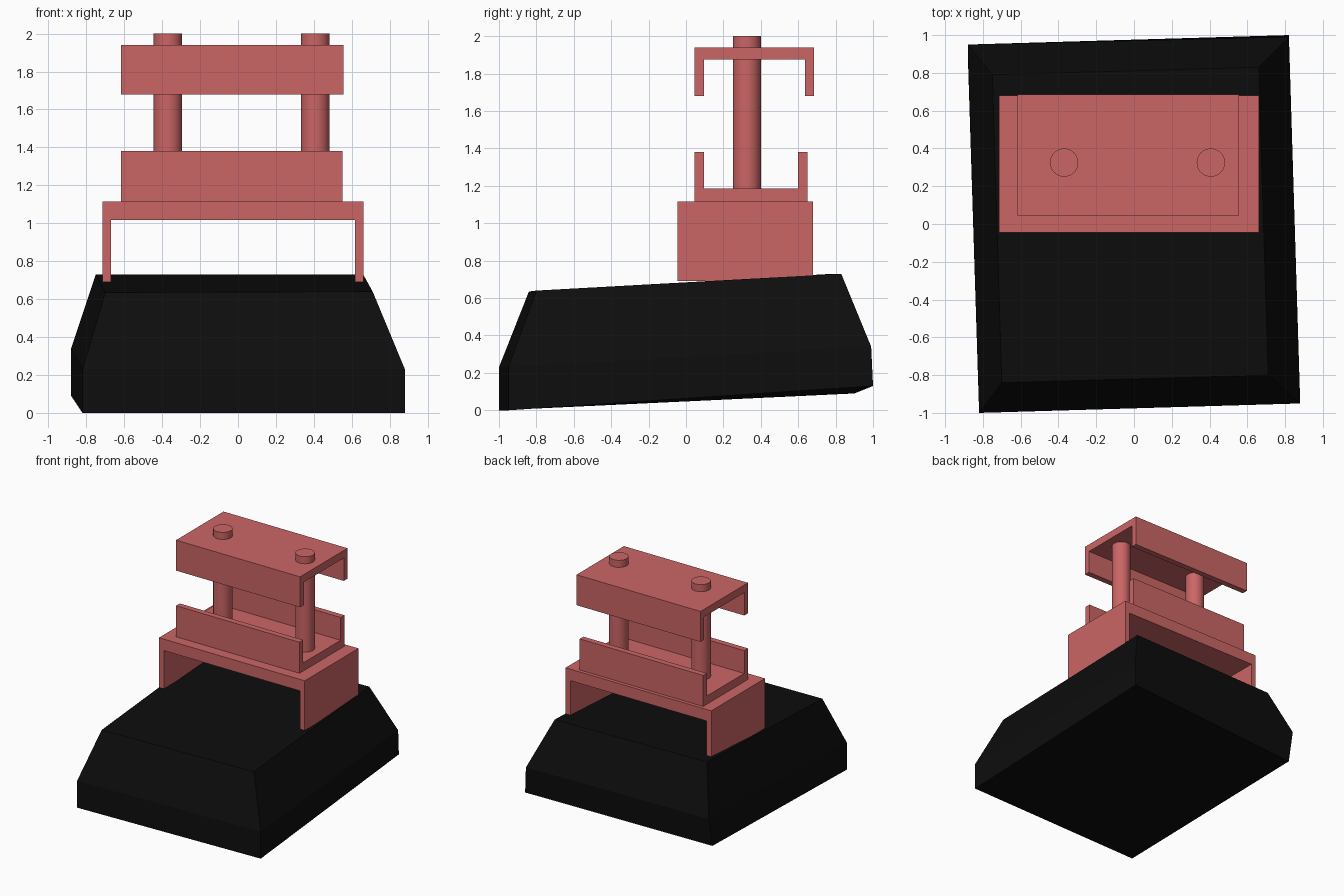
import bpy, bmesh

if "Cube" in bpy.data.objects:
    bpy.data.objects.remove(bpy.data.objects["Cube"])


def material(name, color):
    m = bpy.data.materials.new(name)
    m.diffuse_color = (*color, 1)
    m.use_nodes = True
    m.node_tree.nodes["Principled BSDF"].inputs["Base Color"].default_value = m.diffuse_color
    return m


RED = material("red", (0.6, 0.13, 0.13))
BLACK = material("black", (0.004, 0.004, 0.004))


def finish(bm, name, mat):
    bmesh.ops.recalc_face_normals(bm, faces=bm.faces)
    mesh = bpy.data.meshes.new(name)
    bm.to_mesh(mesh)
    bm.free()
    mesh.materials.append(mat)
    ob = bpy.data.objects.new(name, mesh)
    bpy.context.collection.objects.link(ob)
    return ob


def loft(name, rings, mat):
    """Skin closed rings of points and cap both ends."""
    bm = bmesh.new()
    rows = [[bm.verts.new(p) for p in ring] for ring in rings]
    n = len(rows[0])
    for a, b in zip(rows, rows[1:]):
        for i in range(n):
            j = (i + 1) % n
            bm.faces.new((a[i], a[j], b[j], b[i]))
    bm.faces.new(rows[0])
    bm.faces.new(rows[-1])
    return finish(bm, name, mat)


def channel(name, axis, ends, span, web, tip, wall):
    """U channel along axis; web = (outer z, inner z), tip = z of the flange ends."""
    a, b = span
    outer, inner = web
    profile = [(a, outer), (b, outer), (b, tip), (b - wall, tip),
               (b - wall, inner), (a + wall, inner), (a + wall, tip), (a, tip)]
    rings = [[(e, u, z) if axis == "x" else (u, e, z) for u, z in profile]
             for e in ends]
    return loft(name, rings, mat=RED)


# Tilted base block with sloping shoulders
loft("base", [
    [(-0.82, -1.0, 0), (0.88, -0.95, 0), (0.82, 1.0, 0.13), (-0.88, 0.90, 0.09)],
    [(-0.82, -1.0, 0.23), (0.88, -0.95, 0.23), (0.82, 0.99, 0.34), (-0.88, 0.95, 0.34)],
    [(-0.70, -0.84, 0.635), (0.71, -0.80, 0.64), (0.66, 0.83, 0.73), (-0.75, 0.79, 0.73)],
], BLACK)

# Bracket standing on the base, then the two facing clamp channels
channel("support_bracket", "y", (-0.045, 0.68), (-0.715, 0.662), (1.115, 1.017), 0.69, 0.045)
channel("lower_clamp", "x", (-0.617, 0.55), (0.045, 0.65), (1.115, 1.185), 1.38, 0.05)
channel("upper_clamp", "x", (-0.617, 0.555), (0.045, 0.685), (1.94, 1.875), 1.68, 0.05)

# Round posts through the clamps
for name, x in (("left_post", -0.37), ("right_post", 0.407)):
    bpy.ops.mesh.primitive_cylinder_add(vertices=32, radius=0.075, depth=0.82,
                                        location=(x, 0.325, 1.59))
    post = bpy.context.object
    post.name = name
    post.data.materials.append(RED)
    bpy.ops.object.shade_smooth_by_angle()
